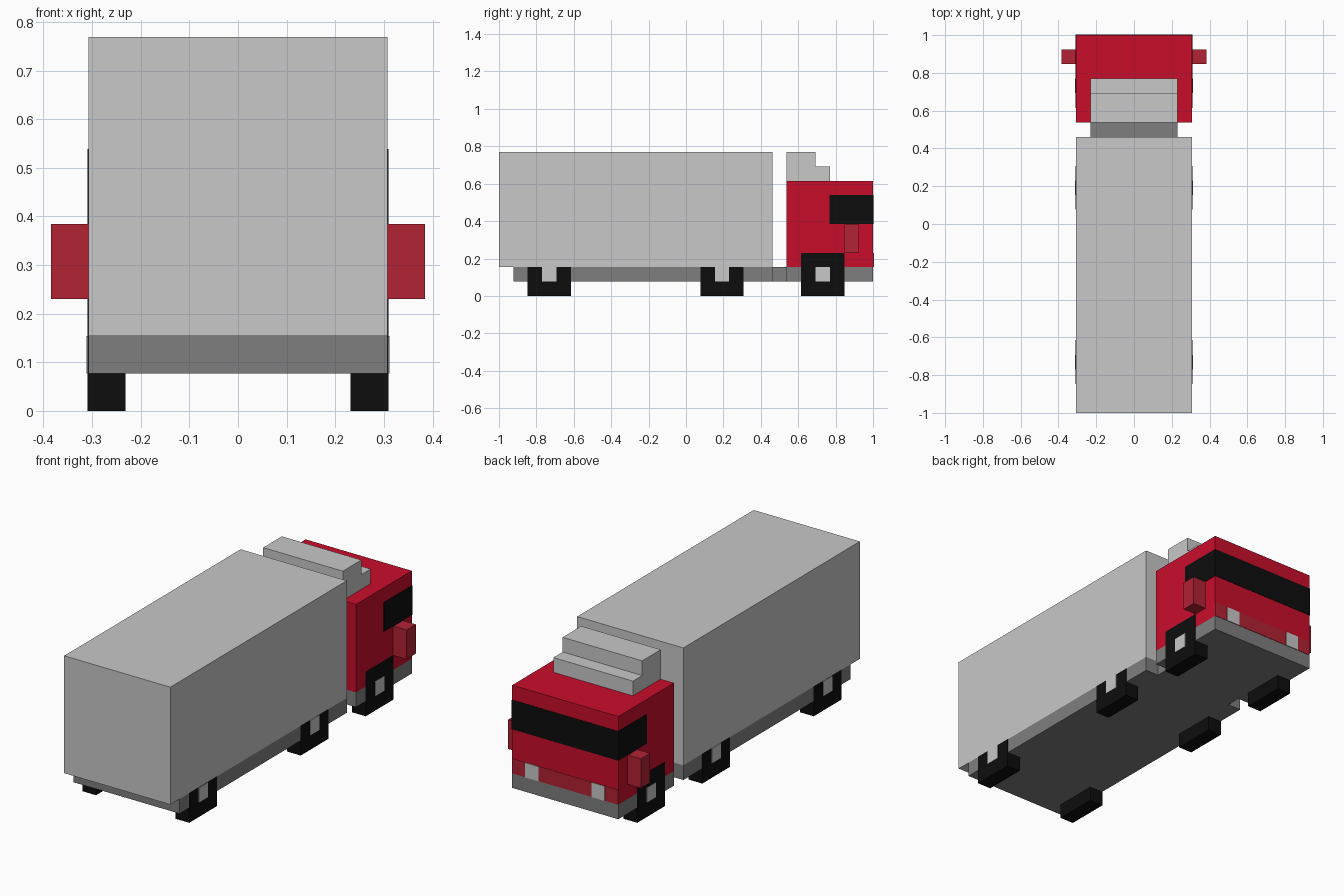
import bpy
import bmesh

if "Cube" in bpy.data.objects:
    bpy.data.objects.remove(bpy.data.objects["Cube"])

U = 1 / 13   # block size: the truck is 26 blocks long
P = 0.002    # how far painted plates stand proud


def material(name, r, g, b):
    m = bpy.data.materials.new(name)
    m.diffuse_color = (r, g, b, 1)
    m.use_nodes = True
    m.node_tree.nodes["Principled BSDF"].inputs["Base Color"].default_value = m.diffuse_color
    return m


LIGHT = material("light_grey", 0.578, 0.578, 0.578)
DARK = material("mid_grey", 0.21, 0.21, 0.21)
RED = material("red", 0.584, 0.004, 0.024)
MUTED = material("muted_red", 0.445, 0.016, 0.034)
BLACK = material("black", 0.004, 0.004, 0.004)


def block(name, mat, x, y, z, out=(0, 0, 0)):
    """Box between block coordinates, optionally grown outwards by `out`."""
    bm = bmesh.new()
    bmesh.ops.create_cube(bm, size=1)
    for v in bm.verts:
        for i, (lo, hi) in enumerate((x, y, z)):
            v.co[i] = hi * U + out[i] if v.co[i] > 0 else lo * U - out[i]
    me = bpy.data.meshes.new(name)
    bm.to_mesh(me)
    bm.free()
    me.materials.append(mat)
    ob = bpy.data.objects.new(name, me)
    bpy.context.collection.objects.link(ob)
    return ob


def pair(name, mat, x, y, z, out=(0, 0, 0)):
    """The same box on the right and left sides."""
    block("right_" + name, mat, x, y, z, out)
    block("left_" + name, mat, (-x[1], -x[0]), y, z, out)


# Trailer box and frames
block("cargo_box", LIGHT, (-4, 4), (-13, 6), (2, 10))
block("trailer_frame", DARK, (-4, 4), (-12, 6), (1, 2))
block("coupling", DARK, (-3, 3), (6, 7), (1, 2))
block("cab_frame", DARK, (-4, 4), (7, 13), (1, 2))

# Cab with wraparound window
block("cab", RED, (-4, 4), (7, 13), (2, 8))
block("windscreen", BLACK, (-4, 4), (10, 13), (5, 7), (P, P, 0))
block("bumper", MUTED, (-4, 4), (12.98, 13), (2, 3), (0, P, 0))
pair("headlight", LIGHT, (2, 3), (12.98, 13), (2, 3), (0, 2 * P, 0))
pair("mirror", MUTED, (4, 5), (11, 12), (3, 5))

# Stepped roof deflector
block("deflector_back", LIGHT, (-3, 3), (7, 9), (8, 10))
block("deflector_step", LIGHT, (-3, 3), (9, 10), (8, 9))

# Wheels with hubs: front ones are a block taller
for axle, y, top in (("front", 8, 3), ("middle", 1, 2), ("rear", -11, 2)):
    pair(axle + "_tyre", BLACK, (3, 4), (y, y + 3), (0, 1))
    pair(axle + "_wheel_side", BLACK, (3.98, 4), (y, y + 3), (0, top), (P, 0, 0))
    pair(axle + "_hub", LIGHT, (3.98, 4), (y + 1, y + 2), (1, 2), (2 * P, 0, 0))
